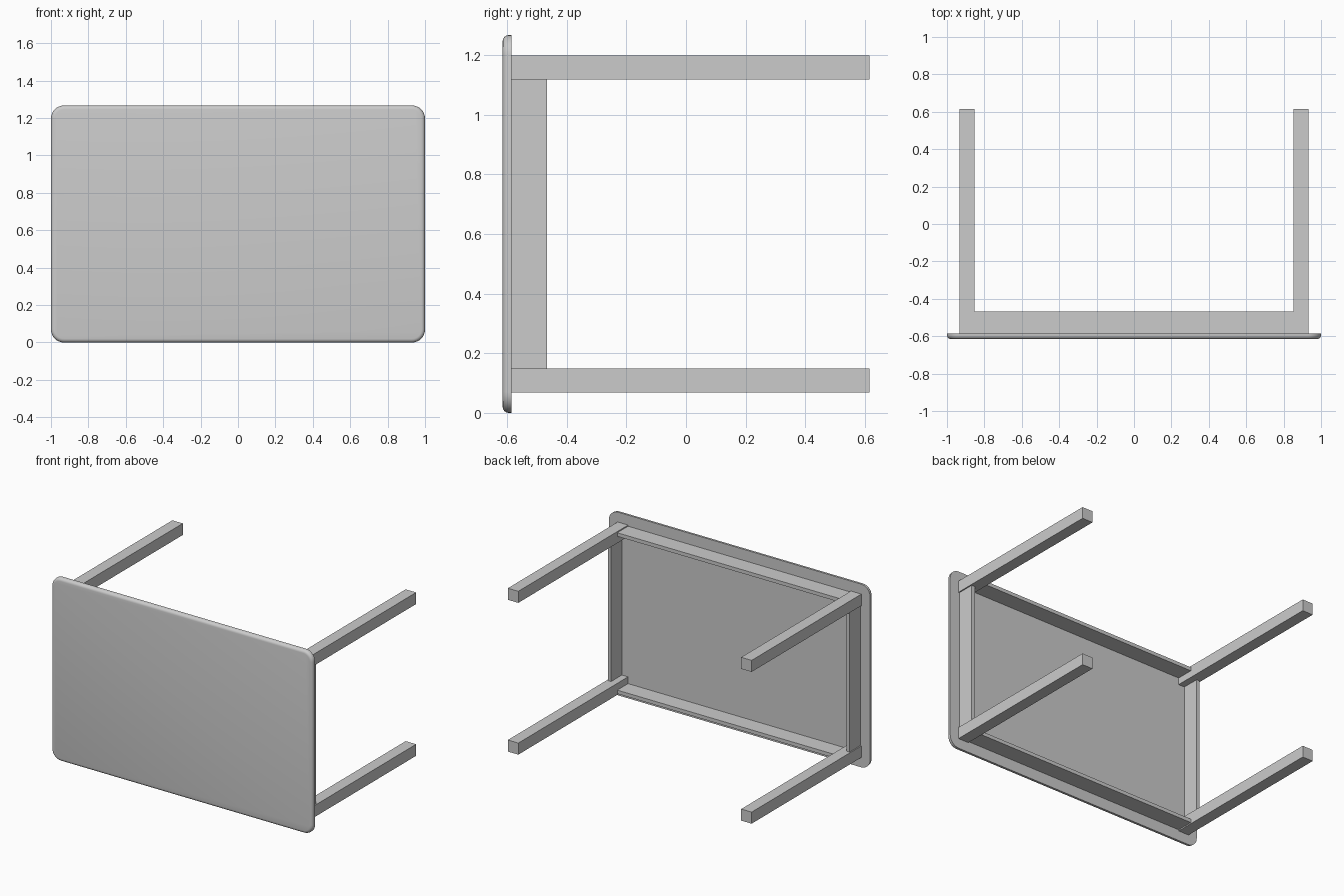
import bpy, bmesh
from mathutils import Vector

if "Cube" in bpy.data.objects:
    bpy.data.objects.remove(bpy.data.objects["Cube"])

H = 1.267            # width of the table, now standing upright
CZ = H / 2
Y0, Y1, Y2 = -0.615, -0.585, 0.615   # outer top face, underside, leg ends


def box(name, lo, hi):
    """Axis-aligned box between two corners."""
    lo, hi = Vector(lo), Vector(hi)
    bm = bmesh.new()
    bmesh.ops.create_cube(bm, size=1)
    for v in bm.verts:
        v.co = Vector((a * b for a, b in zip(v.co, hi - lo))) + (lo + hi) / 2
    me = bpy.data.meshes.new(name)
    bm.to_mesh(me)
    bm.free()
    ob = bpy.data.objects.new(name, me)
    bpy.context.collection.objects.link(ob)
    return ob


# Tabletop: rounded corners, then a softened outer rim
top = box("tabletop", (-1, Y0, 0), (1, Y1, H))
bm = bmesh.new()
bm.from_mesh(top.data)
corners = [e for e in bm.edges if abs(e.verts[0].co.y - e.verts[1].co.y) > 0.01]
bmesh.ops.bevel(bm, geom=corners, offset=0.07, segments=8, profile=0.5, affect='EDGES')
rim = [e for e in bm.edges if all(v.co.y < Y0 + 0.001 for v in e.verts)]
bmesh.ops.bevel(bm, geom=rim, offset=0.02, segments=4, profile=0.5, affect='EDGES')
bm.to_mesh(top.data)
bm.free()
bpy.context.view_layer.objects.active = top
top.select_set(True)
bpy.ops.object.shade_smooth_by_angle()

# Legs and aprons
LX, LZ, W = 0.893, 0.4985 + 0.0265, 0.04    # leg centre offsets, half width
AX, AZ, T = 0.9125, LZ + 0.0195, 0.0125     # apron centre offsets, half thickness
AY = -0.467
for sx, side in ((-1, "left"), (1, "right")):
    for sz, level in ((-1, "lower"), (1, "upper")):
        x, z = sx * LX, CZ + sz * LZ
        box(f"{level}_{side}_leg", (x - W, Y1, z - W), (x + W, Y2, z + W))
    x = sx * AX
    box(f"{side}_short_apron", (x - T, Y1, CZ - LZ + W), (x + T, AY, CZ + LZ - W))
for sz, level in ((-1, "lower"), (1, "upper")):
    z = CZ + sz * AZ
    box(f"{level}_long_apron", (-LX + W, Y1, z - T), (LX - W, AY, z + T))
